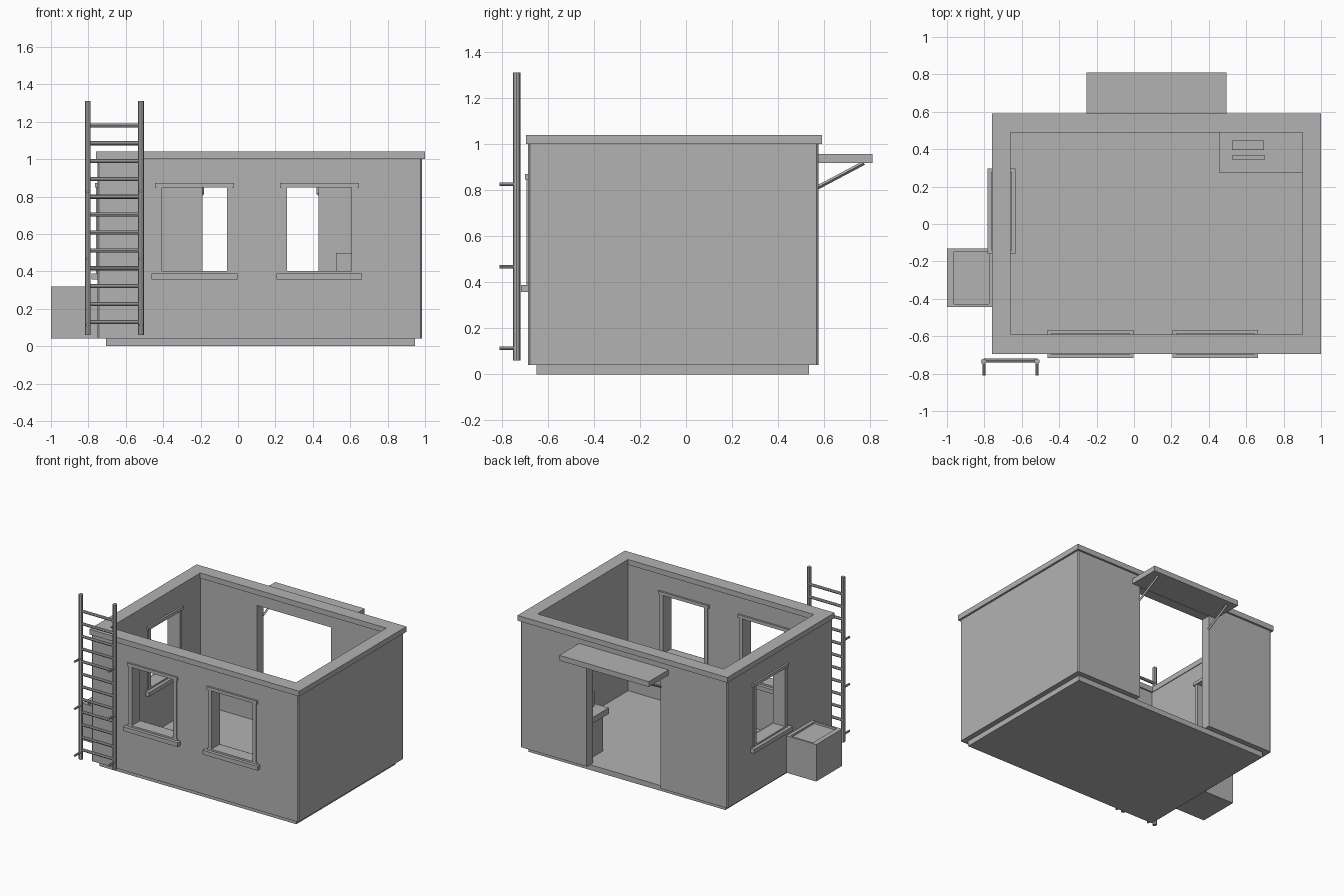
import bpy, bmesh, math
from mathutils import Vector, Matrix

if "Cube" in bpy.data.objects:
    bpy.data.objects.remove(bpy.data.objects["Cube"])

grey = bpy.data.materials.new("plain grey")
grey.diffuse_color = (0.45, 0.45, 0.45, 1)
grey.use_nodes = True
grey.node_tree.nodes["Principled BSDF"].inputs["Base Color"].default_value = grey.diffuse_color


def make(name, bm):
    bmesh.ops.recalc_face_normals(bm, faces=bm.faces[:])
    me = bpy.data.meshes.new(name)
    bm.to_mesh(me)
    bm.free()
    me.materials.append(grey)
    ob = bpy.data.objects.new(name, me)
    bpy.context.collection.objects.link(ob)
    return ob


def box(name, x0, x1, y0, y1, z0, z1, chamfer=0):
    bm = bmesh.new()
    bmesh.ops.create_cube(bm, size=1)
    for v in bm.verts:
        v.co = Vector(((x0 + x1) / 2 + v.co.x * (x1 - x0),
                       (y0 + y1) / 2 + v.co.y * (y1 - y0),
                       (z0 + z1) / 2 + v.co.z * (z1 - z0)))
    if chamfer:
        upright = [e for e in bm.edges if abs(e.verts[0].co.z - e.verts[1].co.z) > 1e-4]
        bmesh.ops.bevel(bm, geom=upright, offset=chamfer, segments=1, affect='EDGES')
    return make(name, bm)


def rod(name, a, b, r, sides=8):
    a, b = Vector(a), Vector(b)
    d = b - a
    bm = bmesh.new()
    m = Matrix.Translation((a + b) / 2) @ d.to_track_quat('Z', 'Y').to_matrix().to_4x4()
    bmesh.ops.create_cone(bm, cap_ends=True, segments=sides, radius1=r, radius2=r,
                          depth=d.length, matrix=m)
    return make(name, bm)


def cut(ob, *cutters):
    bpy.context.view_layer.objects.active = ob
    for c in cutters:
        c.hide_render = True
        mod = ob.modifiers.new("cut", 'BOOLEAN')
        mod.operation, mod.solver, mod.object = 'DIFFERENCE', 'EXACT', c
        bpy.ops.object.modifier_apply(modifier=mod.name)
        bpy.data.objects.remove(c)


# Floor slab, walls and parapet cap
box("floor_slab", -0.705, 0.945, -0.65, 0.535, 0, 0.04)
walls = box("walls", -0.75, 0.985, -0.685, 0.575, 0.04, 1.0, chamfer=0.008)
WIN_X = (-0.2325, 0.435)
WIN_Y = 0.068
Z0, Z1, H = 0.402, 0.847, 0.174
cut(walls,
    box("room_cutter", -0.665, 0.90 + 0.005, -0.60, 0.50, -0.1, 1.1),
    box("door_cutter", -0.19, 0.43, 0.45, 0.7, -0.1, 0.915),
    box("side_window_cutter", -0.85, -0.6, WIN_Y - H, WIN_Y + H, Z0, Z1),
    *[box("front_window_cutter", x - H, x + H, -0.8, -0.5, Z0, Z1) for x in WIN_X])
cap = box("parapet_cap", -0.76, 1.0, -0.695, 0.59, 1.0, 1.04)
cut(cap, box("cap_cutter", -0.66, 0.90, -0.59, 0.49, 0.9, 1.1))


# Window surrounds: u runs along the wall, d across it
def window(name, c, d0, d1, along_y):
    def part(label, u0, u1, out, z0, z1):
        u = (c + u0, c + u1)
        d = (d0 - out, d1 + out)
        box(name + label, *((d + u) if along_y else (u + d)), z0, z1)
    part("_sill", -0.229, 0.229, 0.032, 0.357, 0.389)
    part("_bottom_rail", -0.21, 0.21, 0.008, 0.389, Z0)
    part("_lintel", -0.211, 0.211, 0.014, Z1, 0.871)
    for s in (-1, 1):
        u = sorted((s * 0.173, s * 0.2))
        part("_jamb", u[0], u[1], 0.008, Z0, Z1)


for x in WIN_X:
    window("front_window", x, -0.685, -0.60, False)
window("side_window", WIN_Y, -0.75, -0.665, True)

# Door canopy with slanted brackets
box("canopy", -0.255, 0.495, 0.575, 0.81, 0.917, 0.957)
for x in (-0.19, 0.43):
    rod("canopy_bracket", (x, 0.572, 0.812), (x, 0.772, 0.918), 0.009, 4)

# Storage box with a recessed top
crate = box("storage_box", -1.0, -0.75, -0.443, -0.132, 0.04, 0.32)
cut(crate, box("crate_cutter", -0.963, -0.775, -0.429, -0.147, 0.305, 0.4))

# Ladder
RAILS = (-0.803, -0.519)
for x in RAILS:
    rod("ladder_rail", (x, -0.735, 0.06), (x, -0.735, 1.31), 0.0155)
    for z in (0.113, 0.468, 0.825):
        rod("ladder_standoff", (x, -0.735, z), (x, -0.81, z), 0.008)
for i in range(12):
    z = 0.13 + i * 0.0955
    rod("ladder_rung", (RAILS[0], -0.73, z), (RAILS[1], -0.73, z), 0.011)

# Desk with screen and keyboard
box("desk_top", 0.455, 0.905, 0.275, 0.50, 0.32, 0.365)
for x in (0.485, 0.85):
    box("desk_side", x, x + 0.03, 0.30, 0.50, 0.04, 0.32)
box("desk_back_panel", 0.515, 0.85, 0.30, 0.32, 0.04, 0.32)
box("screen", 0.525, 0.70, 0.345, 0.365, 0.385, 0.497)
box("screen_stand", 0.585, 0.64, 0.347, 0.363, 0.365, 0.385)
box("keyboard", 0.525, 0.695, 0.395, 0.447, 0.365, 0.375)
